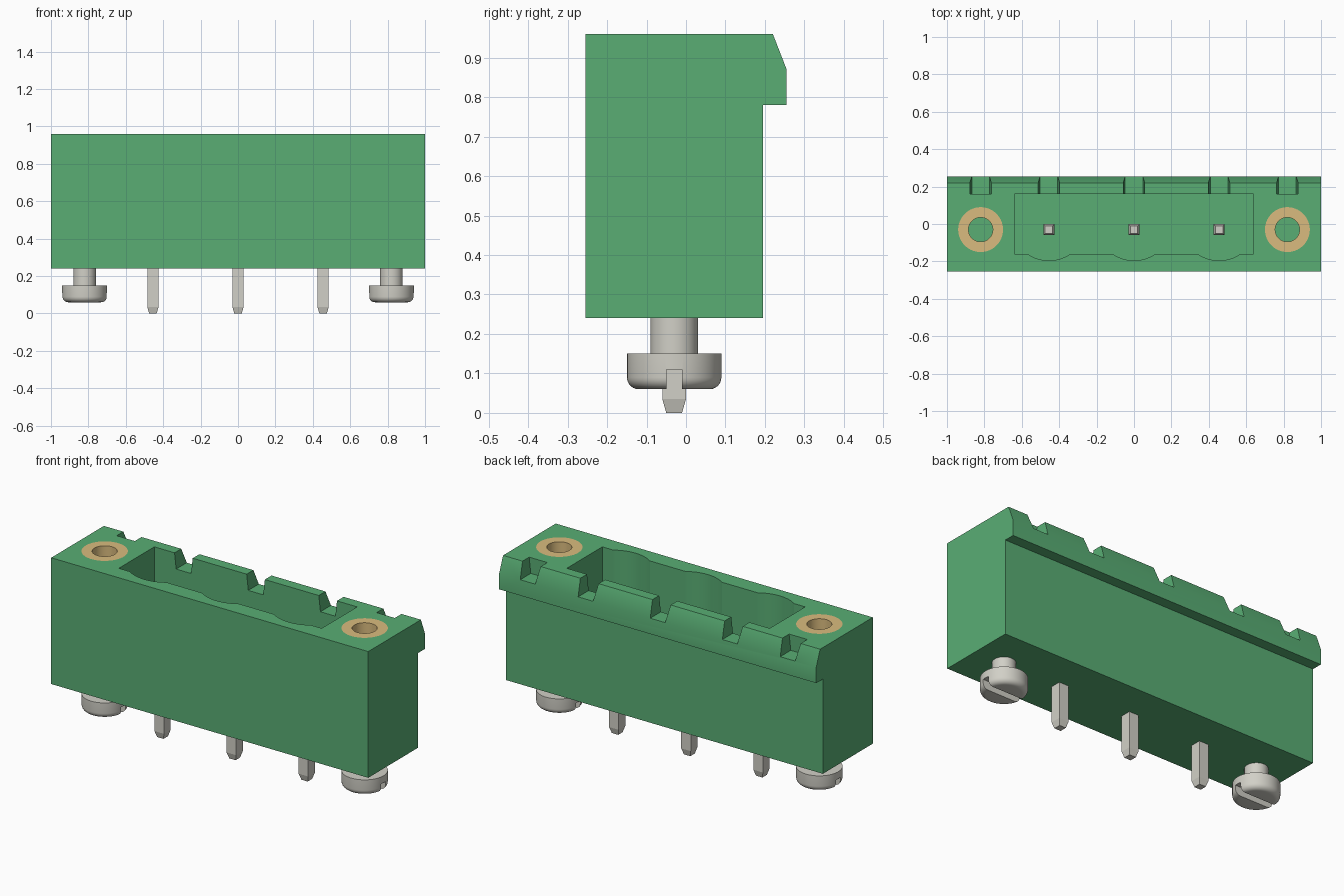
import bpy, bmesh
from math import radians, sin, cos, asin, pi
from mathutils import Matrix, Vector

if "Cube" in bpy.data.objects:
    bpy.data.objects.remove(bpy.data.objects["Cube"])


def material(name, rgb):
    m = bpy.data.materials.new(name)
    m.use_nodes = True
    m.diffuse_color = (*rgb, 1)
    m.node_tree.nodes["Principled BSDF"].inputs["Base Color"].default_value = (*rgb, 1)
    return m


green = material("green plastic", (0.10, 0.42, 0.175))
brass = material("brass", (0.70, 0.50, 0.21))
steel = material("pale grey metal", (0.64, 0.63, 0.57))


def make(name, bm, mat):
    bmesh.ops.remove_doubles(bm, verts=bm.verts, dist=1e-5)
    bmesh.ops.recalc_face_normals(bm, faces=bm.faces)
    mesh = bpy.data.meshes.new(name)
    bm.to_mesh(mesh)
    bm.free()
    mesh.materials.append(mat)
    ob = bpy.data.objects.new(name, mesh)
    bpy.context.collection.objects.link(ob)
    return ob


def activate(ob):
    bpy.ops.object.select_all(action='DESELECT')
    ob.select_set(True)
    bpy.context.view_layer.objects.active = ob


def smooth(ob):
    activate(ob)
    bpy.ops.object.shade_smooth_by_angle(angle=radians(30))


def prism(name, outline, direction, mat=green):
    """Extrude a flat closed outline along a direction."""
    bm = bmesh.new()
    face = bm.faces.new([bm.verts.new(p) for p in outline])
    out = bmesh.ops.extrude_face_region(bm, geom=[face], use_keep_orig=True)
    moved = [g for g in out["geom"] if isinstance(g, bmesh.types.BMVert)]
    bmesh.ops.translate(bm, verts=moved, vec=direction)
    return make(name, bm, mat)


def lathe(name, profile, x, y, mat, steps=48, closed=False):
    """Turn a (radius, z) profile about a vertical axis."""
    bm = bmesh.new()
    turn = Matrix.Rotation(pi / steps, 3, 'Z')
    vs = [bm.verts.new(turn @ Vector((r, 0, z))) for r, z in profile]
    pairs = list(zip(vs, vs[1:])) + ([(vs[-1], vs[0])] if closed else [])
    edges = [bm.edges.new(p) for p in pairs]
    bmesh.ops.spin(bm, geom=vs + edges, cent=(0, 0, 0), axis=(0, 0, 1),
                   angle=2 * pi, steps=steps)
    bmesh.ops.translate(bm, verts=bm.verts, vec=(x, y, 0))
    return make(name, bm, mat)


def cut(target, cutter):
    cutter.hide_render = True
    mod = target.modifiers.new("cut", 'BOOLEAN')
    mod.operation = 'DIFFERENCE'
    mod.solver = 'EXACT'
    mod.object = cutter
    activate(target)
    bpy.ops.object.modifier_apply(modifier=mod.name)
    bpy.data.objects.remove(cutter)


TOP, BASE, AXIS_Y = 0.96, 0.24, -0.03
PITCH, FLANGE = 0.455, 0.82
pins = (-PITCH, 0, PITCH)

# Housing with the overhanging latch lip along the back
section = [(-0.255, BASE), (0.195, BASE), (0.195, 0.78), (0.255, 0.78),
           (0.255, 0.87), (0.22, TOP), (-0.255, TOP)]
housing = prism("housing", [(-1, y, z) for y, z in section], (2, 0, 0))

# Plug cavity with a shallow curved bay in front of each pin
half, sag, floor = 0.115, 0.035, 0.43
radius = (half ** 2 + sag ** 2) / (2 * sag)
spread = asin(half / radius)
cavity = [(0.64, 0.16, floor), (-0.64, 0.16, floor), (-0.64, -0.16, floor)]
for px in pins:
    for i in range(13):
        a = spread * (i / 6 - 1)
        cavity.append((px + radius * sin(a),
                       -0.16 - sag + radius * (1 - cos(a)), floor))
cavity.append((0.64, -0.16, floor))
cut(housing, prism("cavity_cutter", cavity, (0, 0, 1)))

# Flared notches through the lip; the pin notches open into the cavity
for nx in (-FLANGE, *pins, FLANGE):
    y0 = 0.16 if abs(nx) == FLANGE else 0.1
    shape = [(-0.047, 0.87), (0.047, 0.87), (0.062, 1.0), (-0.062, 1.0)]
    cut(housing, prism("notch_cutter", [(nx + dx, y0, z) for dx, z in shape],
                       (0, 0.3, 0)))

# Flange fittings: threaded insert above, slotted screw below
for side, fx in (("right", -FLANGE), ("left", FLANGE)):
    depth = 0.5
    cut(housing, lathe("insert_cutter", [(0, depth), (0.12, depth), (0.12, 1.1), (0, 1.1)],
                       fx, AXIS_Y, green))
    smooth(lathe(side + "_insert", [(0.065, depth), (0.12, depth), (0.12, TOP), (0.065, TOP)],
                 fx, AXIS_Y, brass, closed=True))

    fillet = [(0.09 + 0.03 * sin(a), 0.09 - 0.03 * cos(a))
              for a in (i * pi / 12 for i in range(7))]
    screw = lathe(side + "_screw", [(0, 0.06), *fillet, (0.12, 0.15), (0.06, 0.15),
                                    (0.06, 0.26), (0, 0.26)], fx, AXIS_Y, steel)
    slot = [(fx - 0.2, AXIS_Y + dy, z)
            for dy, z in ((-0.02, 0), (0.02, 0), (0.02, 0.11), (-0.02, 0.11))]
    cut(screw, prism("slot_cutter", slot, (0.4, 0, 0), steel))
    smooth(screw)

smooth(housing)

# Square contact pins with tapered ends
for name, px in zip(("right", "middle", "left"), pins):
    rings = [(0, 0), (0.02, 0), (0.03, 0.035), (0.03, 0.765), (0.02, 0.8), (0, 0.8)]
    lathe(name + "_pin", [(r * 2 ** 0.5, z) for r, z in rings], px, AXIS_Y, steel, steps=4)
